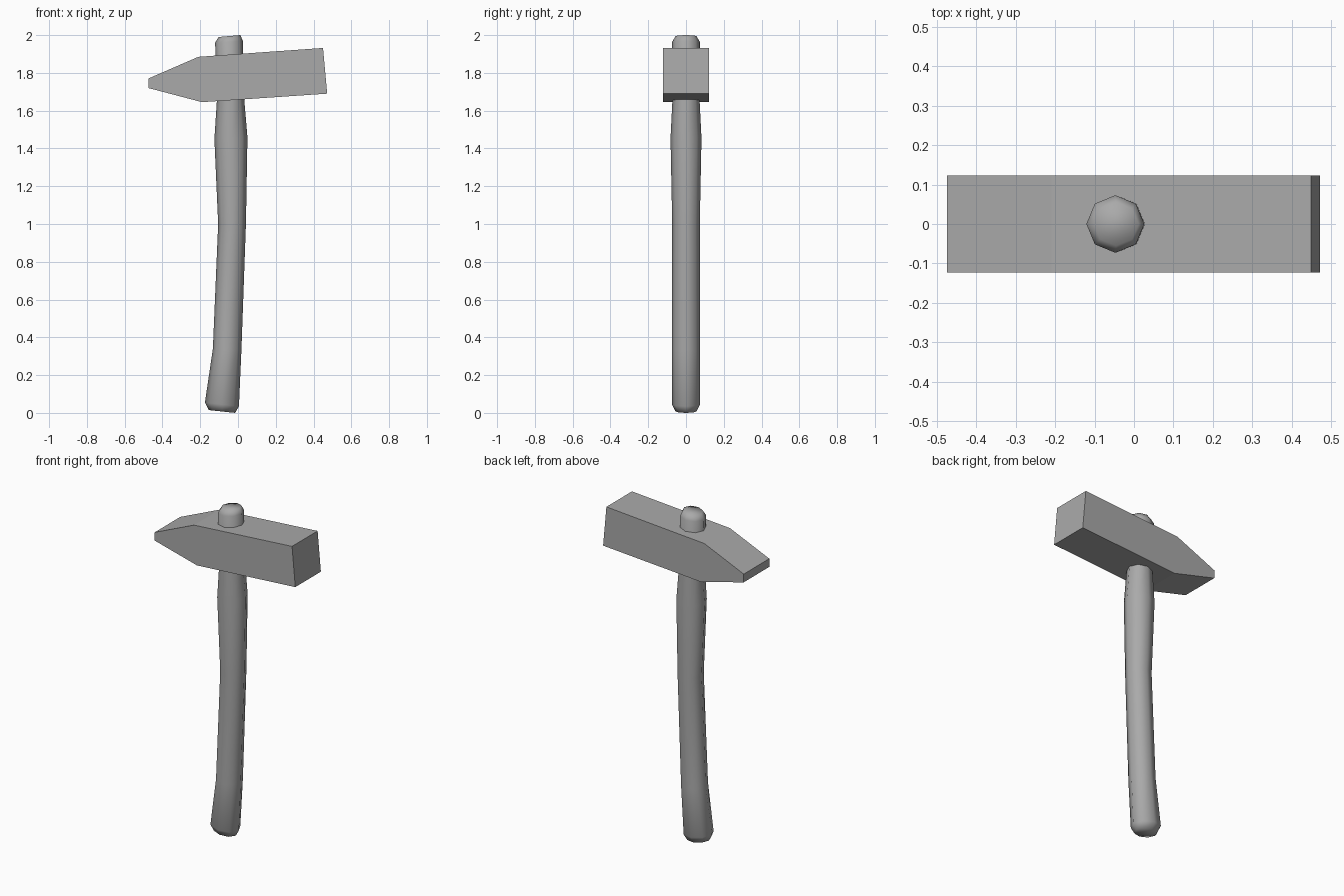
import bpy, bmesh, math

cube = bpy.data.objects.get("Cube")
if cube:
    bpy.data.objects.remove(cube, do_unlink=True)

grey = bpy.data.materials.new("plain grey")
grey.use_nodes = True
grey.diffuse_color = (0.4, 0.4, 0.4, 1)
grey.node_tree.nodes["Principled BSDF"].inputs["Base Color"].default_value = (0.4, 0.4, 0.4, 1)


def finish(bm, name):
    bmesh.ops.recalc_face_normals(bm, faces=bm.faces)
    mesh = bpy.data.meshes.new(name)
    bm.to_mesh(mesh)
    bm.free()
    mesh.materials.append(grey)
    obj = bpy.data.objects.new(name, mesh)
    bpy.context.collection.objects.link(obj)
    return obj


# Handle: octagonal rings as (left x, left z, right x, right z, half depth)
SIDES = 8
rings = [
    (-0.155, 0.015, -0.015, 0.0, 0.055),
    (-0.175, 0.055, 0.005, 0.035, 0.075),
    (-0.133, 0.34, 0.018, 0.33, 0.075),
    (-0.105, 1.0, 0.042, 1.0, 0.073),
    (-0.125, 1.45, 0.05, 1.46, 0.082),
    (-0.112, 1.65, 0.033, 1.66, 0.072),
    (-0.121, 1.96, 0.026, 1.97, 0.073),
    (-0.103, 1.99, 0.012, 2.0, 0.055),
]
bm = bmesh.new()
loops = []
for x0, z0, x1, z1, depth in rings:
    loop = []
    for i in range(SIDES):
        a = math.tau * i / SIDES
        t = (1 + math.cos(a)) / 2
        loop.append(bm.verts.new((x0 + (x1 - x0) * t, depth * math.sin(a), z0 + (z1 - z0) * t)))
    loops.append(loop)
for low, high in zip(loops, loops[1:]):
    for i in range(SIDES):
        j = (i + 1) % SIDES
        bm.faces.new((low[i], low[j], high[j], high[i]))
bm.faces.new(loops[0])
bm.faces.new(loops[-1])
handle = finish(bm, "handle")
for poly in handle.data.polygons:
    poly.use_smooth = True

# Head: side profile with a wedge at one end, extruded across the depth
profile = [(-0.475, 1.77), (-0.21, 1.885), (0.45, 1.932),
           (0.472, 1.69), (-0.19, 1.645), (-0.475, 1.72)]
bm = bmesh.new()
side = bm.faces.new([bm.verts.new((x, -0.123, z)) for x, z in profile])
result = bmesh.ops.extrude_face_region(bm, geom=[side])
moved = [v for v in result["geom"] if isinstance(v, bmesh.types.BMVert)]
bmesh.ops.translate(bm, verts=moved, vec=(0, 0.246, 0))
finish(bm, "hammer_head")
